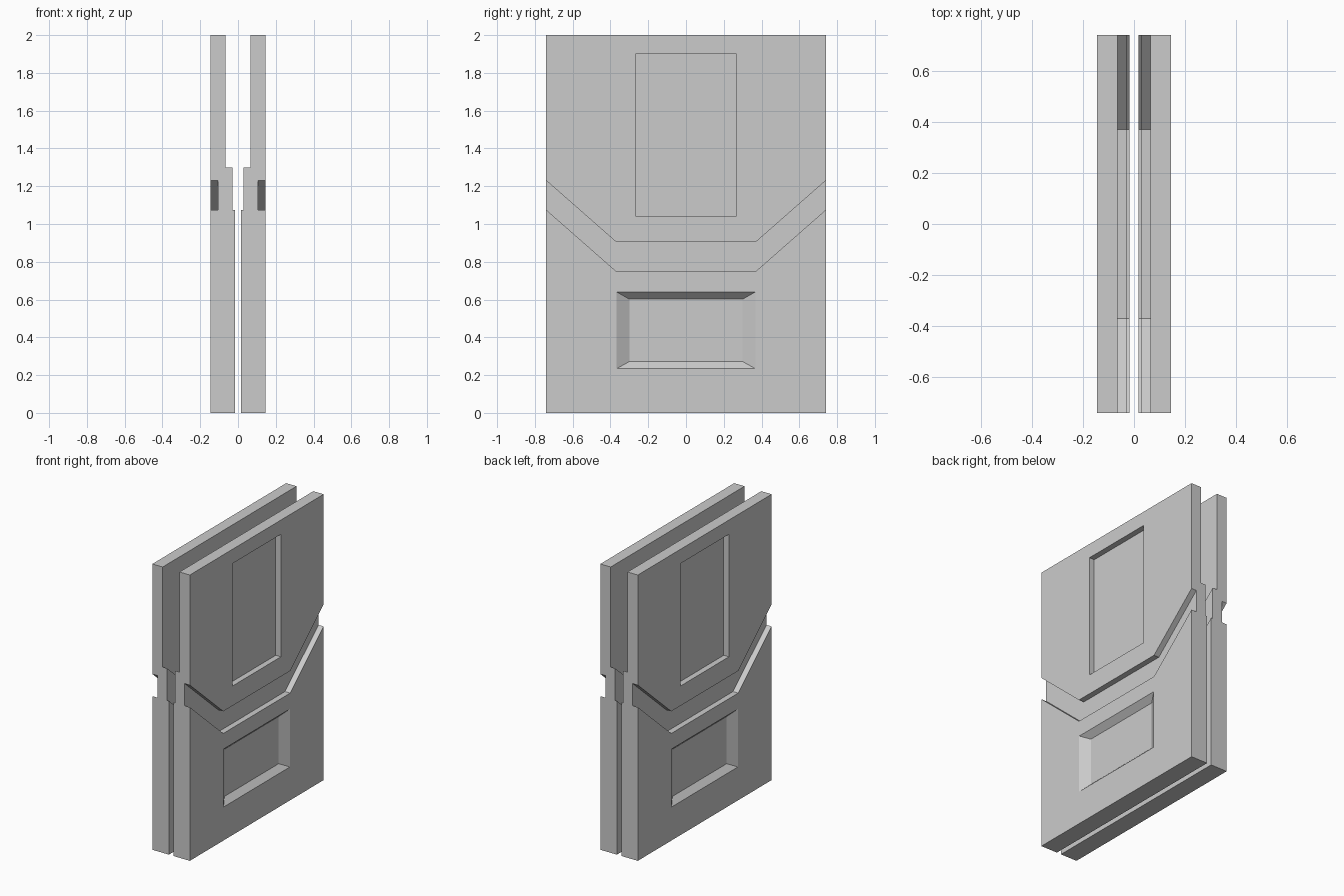
import bpy, bmesh

if "Cube" in bpy.data.objects:
    bpy.data.objects.remove(bpy.data.objects["Cube"])

OUT, DEPTH = 0.145, 0.04     # outer face and recess depth
HALF = 0.74                  # half width in y


def prism(name, pts, x0, x1, pts_end=None):
    """Solid between a (y, z) outline at x0 and another at x1."""
    bm = bmesh.new()
    a = [bm.verts.new((x0, y, z)) for y, z in pts]
    b = [bm.verts.new((x1, y, z)) for y, z in (pts_end or pts)]
    n = len(a)
    bm.faces.new(a)
    bm.faces.new(b[::-1])
    for i in range(n):
        bm.faces.new((a[i], b[i], b[(i + 1) % n], a[(i + 1) % n]))
    bmesh.ops.recalc_face_normals(bm, faces=bm.faces)
    mesh = bpy.data.meshes.new(name)
    bm.to_mesh(mesh)
    bm.free()
    ob = bpy.data.objects.new(name, mesh)
    bpy.context.collection.objects.link(ob)
    return ob


def rect(y, z0, z1):
    return [(-y, z0), (y, z0), (y, z1), (-y, z1)]


def chevron(z_mid):
    """Flat-bottomed V line, running slightly past the panel edges."""
    rise = 0.325 / 0.37 * 0.43
    return [(-0.8, z_mid + rise), (-0.37, z_mid), (0.37, z_mid), (0.8, z_mid + rise)]


def above(z_mid):
    return chevron(z_mid) + [(0.8, 2.2), (-0.8, 2.2)]


# Door leaf slab
leaf = prism("door_leaf", rect(HALF, 0, 2), 0.017, OUT)

cutters = [
    # Stepped inner face
    prism("inner_step_low_cutter", above(0.75), -0.05, 0.03),
    prism("inner_step_high_cutter", above(0.975), -0.06, 0.065),
    # Angled band groove
    prism("band_groove_cutter", chevron(0.75) + chevron(0.905)[::-1], OUT - DEPTH, 0.2),
    # Tall upper recess
    prism("upper_recess_cutter", rect(0.267, 1.043, 1.90), OUT - DEPTH, 0.2),
    # Sloped lower recess
    prism("lower_recess_cutter", rect(0.30, 0.272, 0.602), OUT - DEPTH,
          OUT + DEPTH, rect(0.434, 0.196, 0.678)),
]
for c in cutters:
    c.hide_render = True
    c.hide_set(True)
    m = leaf.modifiers.new(c.name, 'BOOLEAN')
    m.operation = 'DIFFERENCE'
    m.solver = 'EXACT'
    m.object = c

# Opposite leaf
mir = leaf.modifiers.new("opposite_leaf", 'MIRROR')
mir.use_axis = (True, False, False)
mir.use_clip = False
mir.use_mirror_merge = False
